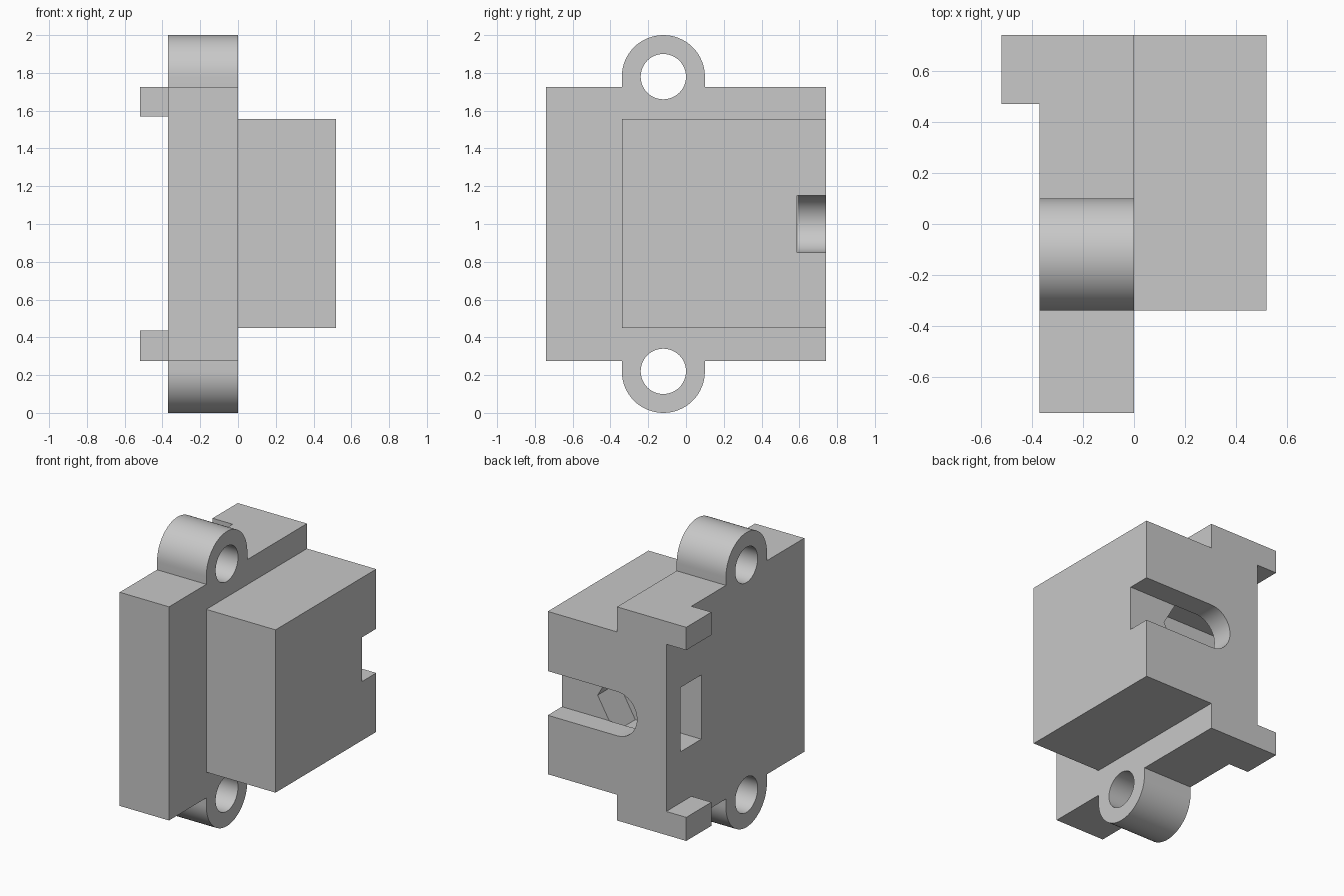
import bpy, bmesh
from math import sin, cos, pi, radians

cube = bpy.data.objects.get("Cube")
if cube:
    bpy.data.objects.remove(cube, do_unlink=True)

grey = bpy.data.materials.new("plain_grey")
grey.use_nodes = True
colour = (0.58, 0.58, 0.58, 1)
grey.diffuse_color = colour
grey.node_tree.nodes["Principled BSDF"].inputs["Base Color"].default_value = colour


def prism(name, outline, lo, hi, axis="x"):
    """Extrude an outline: (y, z) points along x, or (x, z) points along y."""
    bm = bmesh.new()
    place = (lambda a, b, d: (d, a, b)) if axis == "x" else (lambda a, b, d: (a, d, b))
    face = bm.faces.new([bm.verts.new(place(a, b, lo)) for a, b in outline])
    moved = bmesh.ops.extrude_face_region(bm, geom=[face])["geom"]
    shift = place(0, 0, hi - lo)
    bmesh.ops.translate(bm, vec=shift, verts=[v for v in moved if isinstance(v, bmesh.types.BMVert)])
    bmesh.ops.recalc_face_normals(bm, faces=bm.faces)
    mesh = bpy.data.meshes.new(name)
    bm.to_mesh(mesh)
    bm.free()
    mesh.materials.append(grey)
    ob = bpy.data.objects.new(name, mesh)
    bpy.context.collection.objects.link(ob)
    return ob


def arc(cx, cy, r, start, end, steps=32):
    angles = [radians(start + (end - start) * i / steps) for i in range(steps + 1)]
    return [(cx + r * cos(t), cy + r * sin(t)) for t in angles]


def rect(a0, a1, b0, b1):
    return [(a0, b0), (a1, b0), (a1, b1), (a0, b1)]


def combine(target, other, operation):
    other.hide_render = True
    mod = target.modifiers.new(operation.lower(), "BOOLEAN")
    mod.operation, mod.solver, mod.object = operation, "EXACT", other
    bpy.context.view_layer.objects.active = target
    bpy.ops.object.modifier_apply(modifier=mod.name)
    bpy.data.objects.remove(other, do_unlink=True)


# Main plate with a rounded mounting lug at top and bottom
MID, BACK = 1.0, 0.74
LOW, HIGH = 0.275, 1.725
LUG_Y, LUG_Z, LUG_R = -0.12, 0.78, 0.22
outline = [(-BACK, LOW), (LUG_Y - LUG_R, LOW)]
outline += arc(LUG_Y, MID - LUG_Z, LUG_R, 180, 360)
outline += [(LUG_Y + LUG_R, LOW), (BACK, LOW), (BACK, HIGH), (LUG_Y + LUG_R, HIGH)]
outline += arc(LUG_Y, MID + LUG_Z, LUG_R, 0, 180)
outline += [(LUG_Y - LUG_R, HIGH), (-BACK, HIGH)]
body = prism("mounting_block", outline, -0.37, 0)

# Thick block on one side
combine(body, prism("side_block", rect(-0.34, BACK, 0.45, 1.555), -0.1, 0.52), "UNION")

# Corner tabs on the other side
for z0, z1 in ((LOW, 0.435), (1.57, HIGH)):
    combine(body, prism("corner_tab", rect(0.47, BACK, z0, z1), -0.52, -0.2), "UNION")

# Lug holes
for side in (-1, 1):
    hole = arc(LUG_Y, MID + side * LUG_Z, 0.12, 0, 360, 48)[:-1]
    combine(body, prism("lug_hole", hole, -0.6, 0.3), "DIFFERENCE")

# Nut pocket with a pointed end, entered through the window
HALF = 0.218
tip = HALF / cos(pi / 6)
pocket = [(-0.6, MID - HALF), (tip / 2, MID - HALF), (tip, MID),
          (tip / 2, MID + HALF), (-0.6, MID + HALF)]
combine(body, prism("nut_pocket", pocket, 0.364, 0.59, "y"), "DIFFERENCE")

# Round-ended screw slot in the back, opening into the pocket
slot = [(0.7, MID + 0.15)] + arc(0, MID, 0.15, 90, 270, 24) + [(0.7, MID - 0.15)]
combine(body, prism("screw_slot", slot, 0.588, 0.9, "y"), "DIFFERENCE")

# Merge coplanar faces and shade the round walls smooth
bm = bmesh.new()
bm.from_mesh(body.data)
bmesh.ops.remove_doubles(bm, verts=bm.verts, dist=0.0001)
bmesh.ops.dissolve_limit(bm, angle_limit=radians(0.5), verts=bm.verts, edges=bm.edges)
bm.to_mesh(body.data)
bm.free()
bpy.ops.object.select_all(action="DESELECT")
body.select_set(True)
bpy.context.view_layer.objects.active = body
bpy.ops.object.shade_smooth_by_angle(angle=radians(30))
